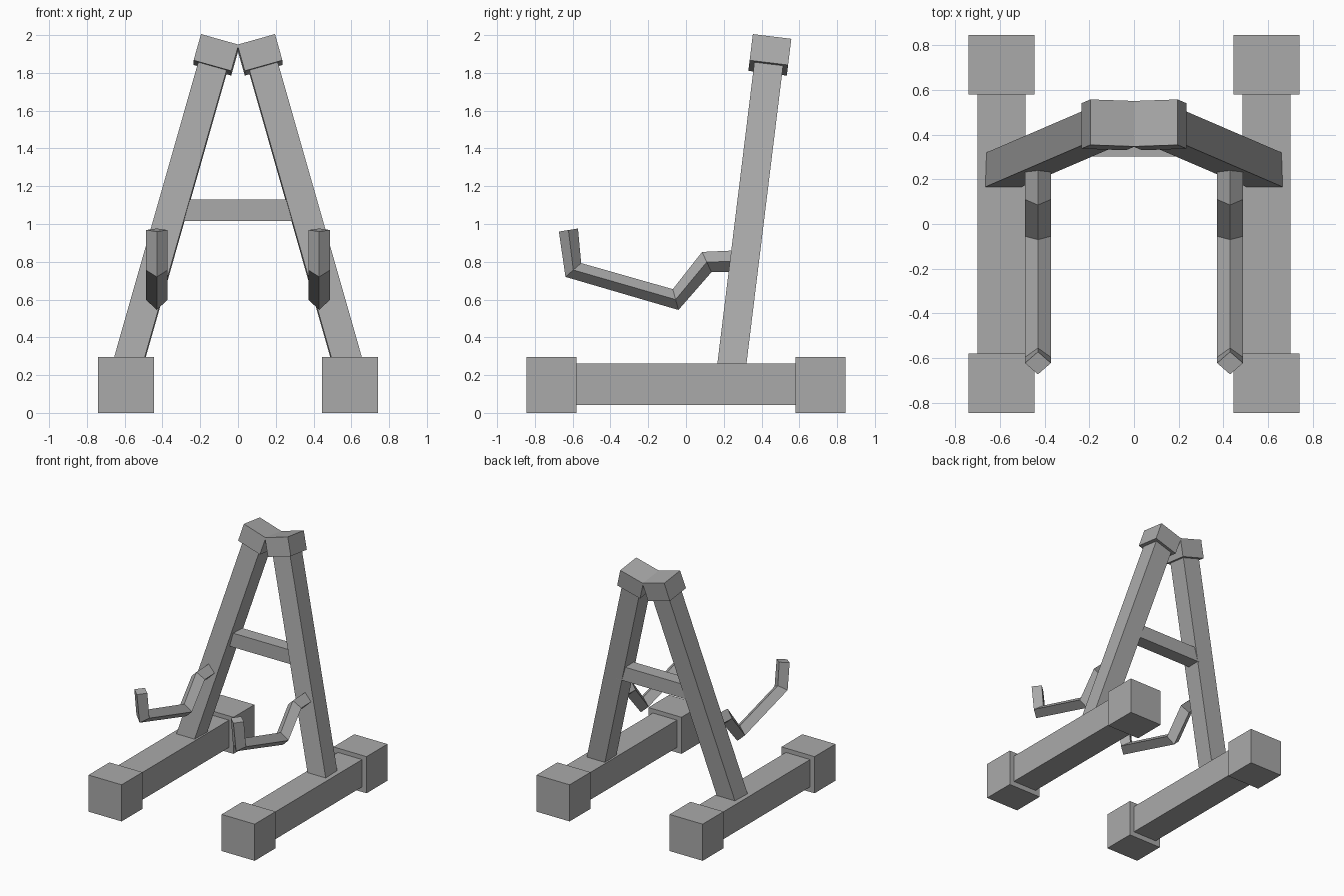
import bpy, bmesh
from math import radians
from mathutils import Matrix, Vector

cube = bpy.data.objects.get("Cube")
if cube:
    bpy.data.objects.remove(cube, do_unlink=True)

GREY = (0.4, 0.4, 0.4, 1)
grey = bpy.data.materials.new("plain grey")
grey.diffuse_color = GREY
grey.use_nodes = True
grey.node_tree.nodes["Principled BSDF"].inputs["Base Color"].default_value = GREY


def finish(bm, name):
    bmesh.ops.recalc_face_normals(bm, faces=bm.faces)
    mesh = bpy.data.meshes.new(name)
    bm.to_mesh(mesh)
    bm.free()
    mesh.materials.append(grey)
    obj = bpy.data.objects.new(name, mesh)
    bpy.context.collection.objects.link(obj)


def box(name, size, matrix, side=1):
    """Box of a given size, placed by a matrix, mirrored when side is -1."""
    bm = bmesh.new()
    place = Matrix.Diagonal((side, 1, 1, 1)) @ matrix @ Matrix.Diagonal((*size, 1))
    bmesh.ops.create_cube(bm, size=1, matrix=place)
    finish(bm, name)


def hook(name, x, half_width, sections):
    """Diamond-section bar through (upper, lower) edge points in the y-z plane."""
    bm = bmesh.new()
    rings = []
    for upper, lower in sections:
        top, bottom = Vector((x, *upper)), Vector((x, *lower))
        middle, out = (top + bottom) / 2, Vector((half_width, 0, 0))
        rings.append([bm.verts.new(p) for p in (top, middle + out, bottom, middle - out)])
    for a, b in zip(rings, rings[1:]):
        for i in range(4):
            j = (i + 1) % 4
            bm.faces.new((a[i], a[j], b[j], b[i]))
    bm.faces.new(rings[0])
    bm.faces.new(rings[-1])
    finish(bm, name)


# Leg frame: leans inward and backward from the foot beam
lean = (Matrix.Translation((0.582, 0.243, 0.26))
        @ Matrix.Rotation(radians(-7), 4, 'X')
        @ Matrix.Rotation(radians(-15.8), 4, 'Y'))
LEG_TOP = 1.785
CAP = 0.145
SINK = 0.05

hook_sections = [
    ((0.26, 0.86), (0.26, 0.745)),
    ((0.085, 0.852), (0.135, 0.745)),
    ((-0.07, 0.655), (-0.04, 0.545)),
    ((-0.555, 0.793), (-0.638, 0.72)),
    ((-0.572, 0.976), (-0.673, 0.96)),
]

for side, label in ((1, "left"), (-1, "right")):
    # Foot beam with a block at each end
    box(label + "_foot_beam", (0.215, 1.2, 0.22),
        Matrix.Translation((0.593, 0, 0.151)), side)
    for y, end in ((-0.712, "front"), (0.712, "back")):
        box(f"{label}_{end}_foot_block", (0.295, 0.266, 0.295),
            Matrix.Translation((0.593, y, 0.1475)), side)

    # Leg and its cap
    length = LEG_TOP - CAP / 2 + SINK
    box(label + "_leg", (0.156, 0.153, length),
        lean @ Matrix.Translation((0, 0, length / 2 - SINK)), side)
    box(label + "_leg_cap", (0.207, 0.205, CAP),
        lean @ Matrix.Translation((0, 0, LEG_TOP - CAP / 2)), side)

    # Support hook
    hook(label + "_hook", side * 0.43, 0.058, hook_sections)

# Bar joining the legs
box("crossbar", (0.66, 0.11, 0.113), Matrix.Translation((0, 0.358, 1.072)))
